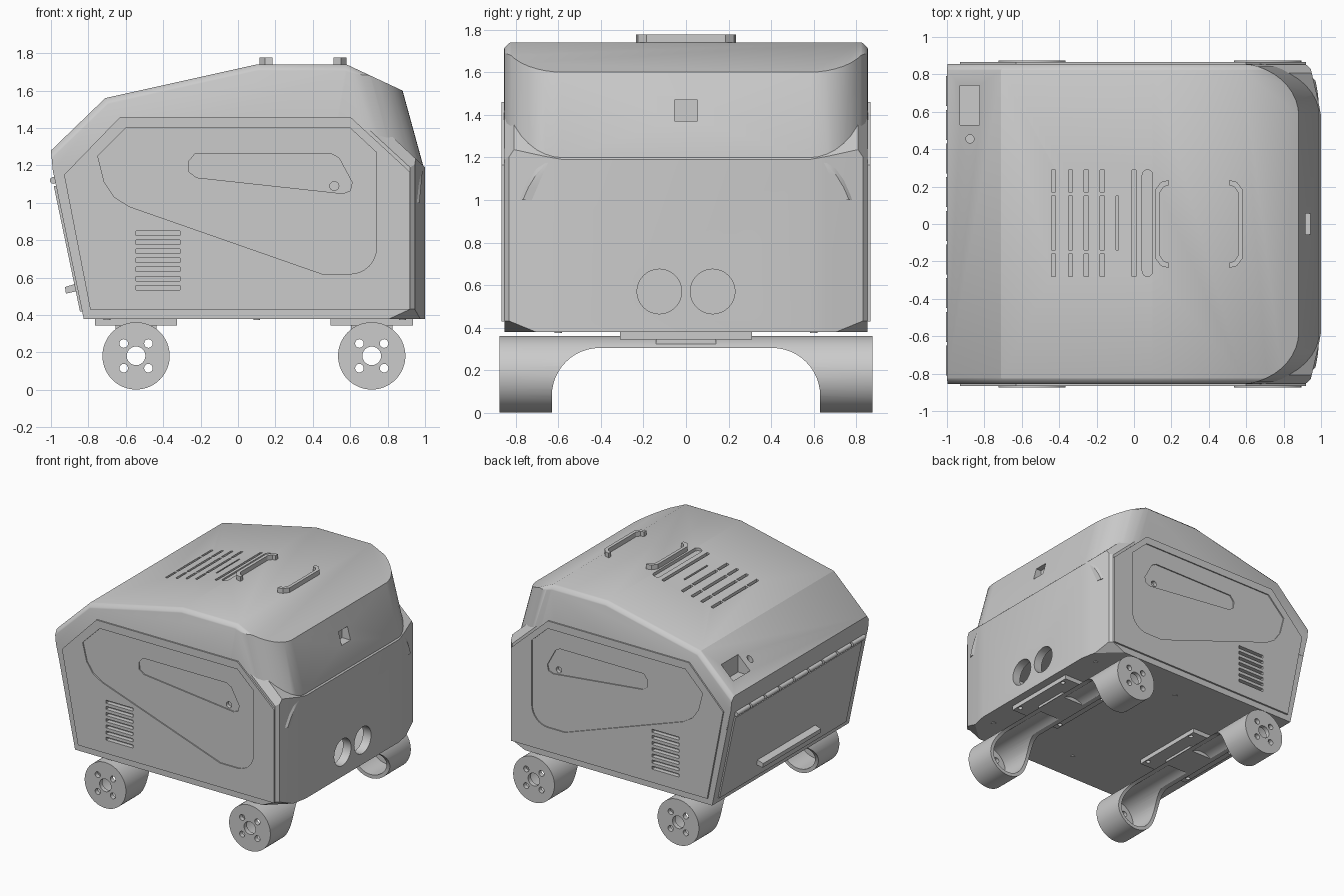
import bpy, bmesh
from math import sin, cos, pi, radians
from mathutils import Vector

cube = bpy.data.objects.get("Cube")
if cube:
    bpy.data.objects.remove(cube, do_unlink=True)

paint = bpy.data.materials.new("light_grey_paint")
paint.use_nodes = True
GREY = (0.6, 0.6, 0.6, 1)
paint.diffuse_color = GREY
paint.node_tree.nodes["Principled BSDF"].inputs["Base Color"].default_value = GREY


def prism(bm, pts, axis, lo, hi):
    """Extrude a 2D outline along one axis."""
    place = {"x": lambda a, b, d: (d, a, b),
             "y": lambda a, b, d: (a, d, b),
             "z": lambda a, b, d: (a, b, d)}[axis]
    low = [bm.verts.new(place(a, b, lo)) for a, b in pts]
    high = [bm.verts.new(place(a, b, hi)) for a, b in pts]
    bm.faces.new(low)
    bm.faces.new(high[::-1])
    n = len(pts)
    for i in range(n):
        j = (i + 1) % n
        bm.faces.new((low[i], high[i], high[j], low[j]))


def rect(a0, a1, b0, b1):
    return [(a0, b0), (a1, b0), (a1, b1), (a0, b1)]


def arc(a, b, r, start=0, end=360, n=32):
    full = end - start == 360
    steps = n if full else n + 1
    return [(a + r * cos(radians(start + (end - start) * i / n)),
             b + r * sin(radians(start + (end - start) * i / n))) for i in range(steps)]


def slice_off(bm, co, no):
    """Trim everything in front of a plane and cap the cut."""
    bmesh.ops.bisect_plane(bm, geom=bm.verts[:] + bm.edges[:] + bm.faces[:], dist=1e-5,
                           plane_co=co, plane_no=no, clear_outer=True)
    bmesh.ops.holes_fill(bm, edges=[e for e in bm.edges if e.is_boundary], sides=0)


def finish(bm, name):
    bmesh.ops.recalc_face_normals(bm, faces=bm.faces[:])
    mesh = bpy.data.meshes.new(name)
    bm.to_mesh(mesh)
    bm.free()
    obj = bpy.data.objects.new(name, mesh)
    bpy.context.collection.objects.link(obj)
    mesh.materials.append(paint)
    return obj


def solid(name, *parts):
    bm = bmesh.new()
    for part in parts:
        prism(bm, *part)
    return finish(bm, name)


def cut(targets, *parts):
    """Subtract a group of separate prisms from the targets."""
    cutter = solid("cutter", *parts)
    cutter.hide_render = True
    for obj in targets:
        mod = obj.modifiers.new("cut", "BOOLEAN")
        mod.operation, mod.solver, mod.object = "DIFFERENCE", "EXACT", cutter
        bpy.context.view_layer.objects.active = obj
        bpy.ops.object.modifier_apply(modifier=mod.name)
    bpy.data.objects.remove(cutter, do_unlink=True)


# Lower body with shaped front corners
bm = bmesh.new()
HALF = 0.852
prism(bm, [(-.825, .38), (1, .38), (1, 1.19), (.7, 1.47), (-.63, 1.46), (-.93, 1.18), (-.985, 1.15)],
      "y", -HALF, HALF)
corner = [(.92, HALF), (.945, .83), (.985, .66), (1, .58)]
planes = [((*p, 0), (*q, 0), (*p, 1)) for p, q in zip(corner, corner[1:])]
planes.append(((.8, .86, .38), (.98, .70, .38), (.93, .86, .44)))
planes.append(((.70, .865, 1.37), (.95, .865, 1.14), (.70, .80, 1.48)))
for tri in planes:
    for s in (1, -1):
        a, b, c = [Vector((x, y * s, z)) for x, y, z in tri]
        normal = (b - a).cross(c - a)
        if normal.dot(Vector((0, 0, .9)) - a) > 0:
            normal.negate()
        slice_off(bm, a, normal)
body = finish(bm, "lower_body")
cut([body], (rect(-.72, .93, .42, .98), "y", -.78, .78))
cut([body], *[(arc(y, .57, .105), "x", .9, 1.1) for y in (-.125, .125)])

# Hood with leaning, rounded front corners
bm = bmesh.new()
SIDE, R, LEAN = 0.855, 0.28, 0.275
top = [(.88, 1.6), (.58, 1.74), (.1, 1.74), (-.71, 1.56), (-1, 1.28)]
prism(bm, top + [(-.99, 1.17), (-.95, 1.0), (.97, 1.0), (.99, 1.2)], "y", -SIDE, SIDE)
for s in (1, -1):
    for k in range(10):
        t = (k + .5) / 10 * pi / 2
        co = (.99 - R + R * cos(t), s * (SIDE - R + R * sin(t)), 1.2)
        slice_off(bm, co, (cos(t), s * sin(t), LEAN * cos(t)))
    for (x0, z0), (x1, z1) in zip(top, top[1:]):
        n = Vector((z1 - z0, 0, x0 - x1)).normalized()
        for w, inset in ((1, .028), (.42, .014), (2.4, .0335)):
            slice_off(bm, (x0, s * (SIDE - inset), z0), (n.x * w, s, n.z * w))
hood = finish(bm, "hood")

# Hood vents, finger slot, display recess and front latch opening
slots = []
for x in (-.43, -.34, -.255, -.17, -.09, 0):
    bands = [(-.28, .29)] if x == 0 else [(-.14, .15)]
    if x < -.1:
        bands += [(.17, .29), (-.28, -.16)]
    w = .006 if x == -.09 else .011
    floor = 1.68 + (x - .1) * .222
    slots += [(rect(x - w, x + w, a, b), "z", floor, 2) for a, b in bands]
slots.append((arc(.072, .262, .028, 0, 180, 8) + arc(.072, -.252, .028, 180, 360, 8), "z", 1.715, 2))
slots.append((rect(-.93, -.825, .53, .74), "z", 1.31, 2))
slots.append((arc(-.877, .455, .022, n=16), "z", 1.33, 2))
cut([hood], *slots)
cut([hood], (rect(-.055, .055, 1.37, 1.47), "x", .87, 1.1))

# Raised side panels with a shallow pocket, a grip recess and louvres
outline = [(-.79, .43), (.92, .43), (.92, 1.165), (.6, 1.46), (-.63, 1.46), (-.93, 1.15)]
pocket = ([(-.75, 1.25), (-.6, 1.40), (.6, 1.40), (.74, 1.27)]
          + arc(.60, .76, .14, 0, -90, 8) + [(.45, .62)]
          + [(-.58, .98), (-.66, 1.03), (-.715, 1.11)])
grip = [(-.265, 1.22), (-.23, 1.262), (.50, 1.262), (.54, 1.24), (.61, 1.11),
        (.60, 1.065), (.56, 1.05), (-.22, 1.135), (-.262, 1.165)]
for s, name in ((-1, "right_side_panel"), (1, "left_side_panel")):
    def span(a, b):
        return sorted((s * a, s * b))
    panel = solid(name, (outline, "y", *span(.81, .866)))
    cut([panel], (pocket, "y", *span(.857, .9)))
    cut([panel, body, hood], (grip, "y", *span(.848, .9)))
    cut([panel, body, hood], (arc(.515, 1.09, .024, n=16), "y", *span(.82, .9)))
    cut([panel, body], *[(rect(-.545, -.31, z, z + .024), "y", *span(.83, .9))
                         for z in [.535 + .0485 * i for i in range(7)]])

# Rear door, hinge and door handle
solid("rear_door", ([(-.845, .42), (-.80, .42), (-.94, 1.09), (-.985, 1.09)], "y", -.79, .79))
solid("door_hinge", *[(arc(-.988, 1.12, .018, n=16), "y", -.81 + .18 * i, -.65 + .18 * i)
                      for i in range(9)])
solid("door_handle", ([(-.92, .515), (-.85, .53), (-.86, .57), (-.925, .55)], "y", -.36, .36))

# Two lifting handles that face each other
for name, x, s in (("rear_lift_handle", .115, 1), ("front_lift_handle", .58, -1)):
    bracket = [(.07, -.235), (.03, -.225), (0, -.185), (0, .185), (.03, .225), (.07, .235),
               (.07, .205), (.045, .2), (.025, .17), (.025, -.17), (.045, -.2), (.07, -.205)]
    solid(name, ([(x + s * a, b) for a, b in bracket], "z", 1.725, 1.777))

# Wheel pairs: hollow rollers opened by an arch, on mounting plates
WZ = 0.182
for name, x in (("rear", -.545), ("front", .715)):
    bm = bmesh.new()
    prism(bm, arc(x, WZ, .18, n=64), "y", -.875, .875)
    rims = [e for e in bm.edges if abs(e.verts[0].co.y - e.verts[1].co.y) < .01]
    bmesh.ops.bevel(bm, geom=rims, offset=.015, segments=1, affect="EDGES")
    wheels = finish(bm, name + "_wheels")
    cut([wheels], (arc(x, WZ, .152, n=48), "y", -.84, .84))
    arch = ([(.63, -.1)] + arc(.405, .08, .225, 0, 90, 12)
            + arc(-.405, .08, .225, 90, 180, 12) + [(-.63, -.1)])
    cut([wheels], (arch, "x", x - .3, x + .3))
    cut([wheels], (arc(x, WZ, .05, n=24), "y", -1, 1),
        *[(arc(x + a, WZ + b, .023, n=16), "y", -1, 1) for a in (-.066, .066) for b in (-.066, .066)])
    plate = solid(name + "_mount_plate", (rect(x - .22, x + .22, -.31, .31), "z", .345, .385))
    cut([plate], *[(arc(x + a, b, .018, n=12), "z", .3, .37) for a in (-.195, .195) for b in (-.25, .25)])
    solid(name + "_mount_block", (rect(x - .11, x + .11, -.14, .14), "z", .305, .35))

# Screw heads under the floor
solid("floor_screws", *[(arc(x, y, .018, n=12), "z", .375, .385)
                        for x in (-.7, .1, .88) for y in (-.6, .6)])

# Smooth the curved faces and keep the hard edges
for obj in bpy.context.scene.objects:
    if obj.type == "MESH" and paint.name in obj.data.materials:
        bpy.ops.object.select_all(action="DESELECT")
        obj.select_set(True)
        bpy.context.view_layer.objects.active = obj
        bpy.ops.object.shade_smooth_by_angle(angle=radians(25))
